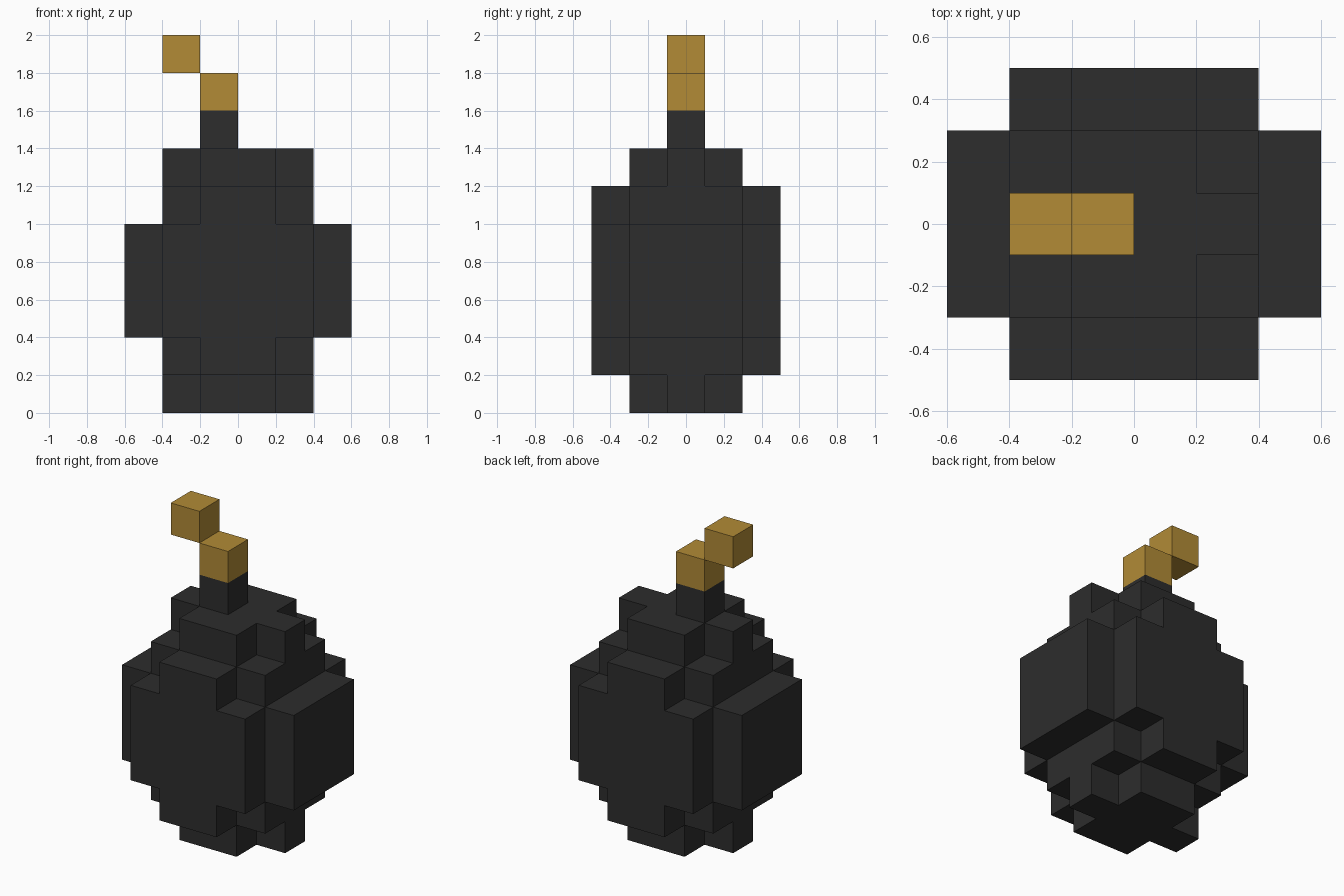
import bpy, bmesh
from mathutils import Vector

cube = bpy.data.objects.get("Cube")
if cube:
    bpy.data.objects.remove(cube, do_unlink=True)

S = 0.2  # size of one block


def material(name, rgb):
    m = bpy.data.materials.new(name)
    m.use_nodes = True
    m.diffuse_color = (*rgb, 1)
    m.node_tree.nodes["Principled BSDF"].inputs["Base Color"].default_value = (*rgb, 1)
    return m


charcoal = material("charcoal", (0.026, 0.026, 0.026))
gold = material("gold", (0.445, 0.258, 0.037))


def box_cells(x0, x1, y0, y1, z0, z1):
    """Block corners, in block units, filling a box."""
    nx, ny, nz = round(x1 - x0), round(y1 - y0), round(z1 - z0)
    return {(x0 + i, y0 + j, z0 + k)
            for i in range(nx) for j in range(ny) for k in range(nz)}


def block_object(name, cells, mat):
    """Outer skin of a set of blocks, with flat areas merged."""
    bm = bmesh.new()
    for c in cells:
        centre = Vector(c) + Vector((0.5, 0.5, 0.5))
        for axis in range(3):
            for sign in (-1, 1):
                n = Vector((0, 0, 0))
                n[axis] = sign
                if tuple(Vector(c) + n) in cells:
                    continue
                u, v = Vector((0, 0, 0)), Vector((0, 0, 0))
                u[(axis + 1) % 3] = 0.5
                v[(axis + 2) % 3] = 0.5 * sign
                mid = centre + n * 0.5
                bm.faces.new([bm.verts.new((mid + a * u + b * v) * S)
                              for a, b in ((-1, -1), (1, -1), (1, 1), (-1, 1))])
    bmesh.ops.remove_doubles(bm, verts=bm.verts, dist=0.001)
    bmesh.ops.dissolve_limit(bm, angle_limit=0.02, verts=bm.verts, edges=bm.edges)
    mesh = bpy.data.meshes.new(name)
    bm.to_mesh(mesh)
    bm.free()
    mesh.materials.append(mat)
    obj = bpy.data.objects.new(name, mesh)
    bpy.context.collection.objects.link(obj)
    return obj


# Round body: crossed boxes, widest in the middle and stepped at both ends
# (half width x, half depth y, bottom, top)
body = set()
for hx, hy, z0, z1 in ((1, 1.5, 0, 7), (2, 0.5, 0, 7),
                       (1, 2.5, 1, 6), (2, 1.5, 1, 6),
                       (2, 2.5, 2, 5), (3, 1.5, 2, 5)):
    body |= box_cells(-hx, hx, -hy, hy, z0, z1)
block_object("body", body, charcoal)

# Neck and fuse
for name, x, z, mat in (("neck", -1, 7, charcoal),
                        ("fuse_lower", -1, 8, gold),
                        ("fuse_tip", -2, 9, gold)):
    block_object(name, box_cells(x, x + 1, -0.5, 0.5, z, z + 1), mat)
